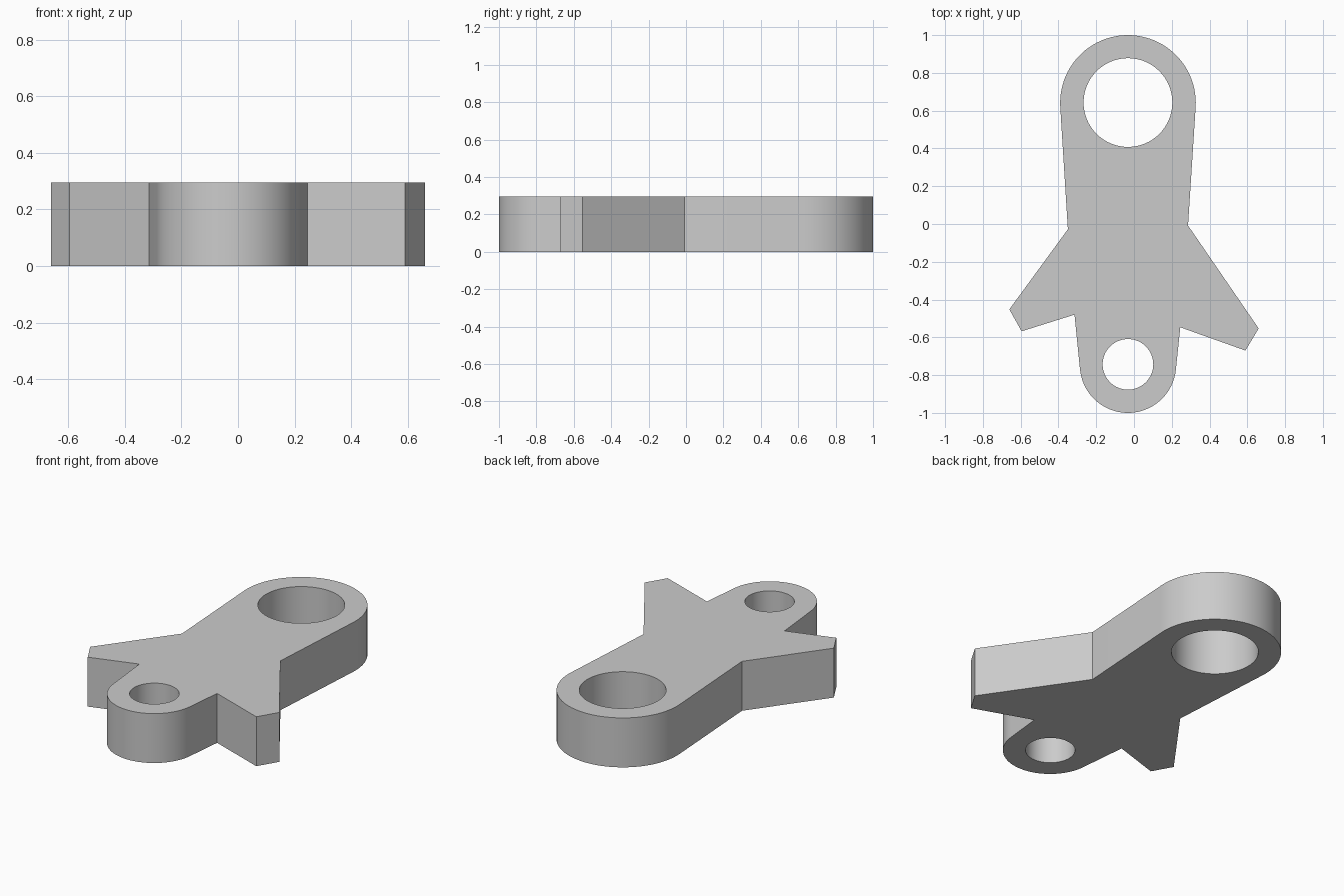
import bpy, bmesh, math

if "Cube" in bpy.data.objects:
    bpy.data.objects.remove(bpy.data.objects["Cube"])

THICK = 0.295
CX = -0.032


def arc(cy, r, a0, a1, n):
    """Points along an arc centred on the link axis, angles in degrees."""
    out = []
    for i in range(n + 1):
        a = math.radians(a0 + (a1 - a0) * i / n)
        out.append((CX + r * math.cos(a), cy + r * math.sin(a)))
    return out


def hole(cy, r, n=64):
    return arc(cy, r, 0, 360, n)[:-1]


# Outer profile, counter-clockwise: large eye, left fin, small eye, right fin
outline = arc(0.641, 0.359, -3.7, 183.7, 48)
outline += [(-0.35, -0.028), (-0.66, -0.452), (-0.595, -0.568), (-0.315, -0.48)]
outline += arc(-0.745, 0.255, 186, 354, 40)
outline += [(0.245, -0.547), (0.59, -0.67), (0.66, -0.553), (0.286, -0.008)]

# Plate profile with the two bores left open
bm = bmesh.new()
for loop in (outline, hole(0.643, 0.235), hole(-0.743, 0.134)):
    vs = [bm.verts.new((x, y, 0)) for x, y in loop]
    for i, v in enumerate(vs):
        bm.edges.new((v, vs[(i + 1) % len(vs)]))
bmesh.ops.triangle_fill(bm, edges=bm.edges[:], use_beauty=True, use_dissolve=False)

# Thickness
ext = bmesh.ops.extrude_face_region(bm, geom=bm.faces[:], use_keep_orig=True)
top = [g for g in ext["geom"] if isinstance(g, bmesh.types.BMVert)]
bmesh.ops.translate(bm, verts=top, vec=(0, 0, THICK))
bmesh.ops.recalc_face_normals(bm, faces=bm.faces[:])

mesh = bpy.data.meshes.new("link_plate")
bm.to_mesh(mesh)
bm.free()
plate = bpy.data.objects.new("link_plate", mesh)
bpy.context.collection.objects.link(plate)

# Plain grey material
grey = bpy.data.materials.new("light_grey")
grey.diffuse_color = (0.6, 0.6, 0.6, 1)
grey.use_nodes = True
grey.node_tree.nodes["Principled BSDF"].inputs["Base Color"].default_value = grey.diffuse_color
mesh.materials.append(grey)

# Smooth rounded walls, sharp corners
bpy.context.view_layer.objects.active = plate
plate.select_set(True)
bpy.ops.object.shade_smooth_by_angle(angle=math.radians(20))
